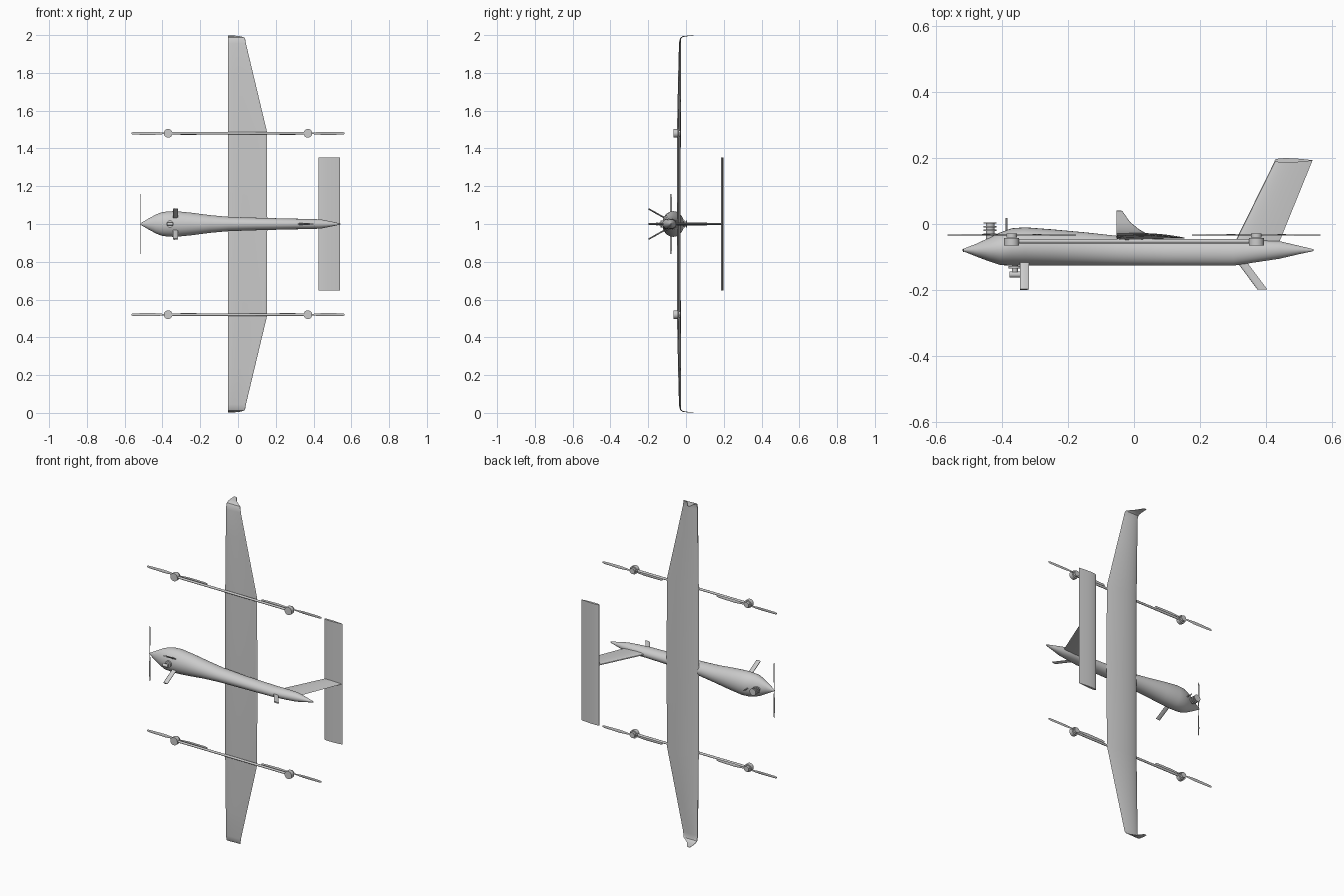
import bpy, bmesh
from math import cos, sin, pi
from mathutils import Vector

if "Cube" in bpy.data.objects:
    bpy.data.objects.remove(bpy.data.objects["Cube"])


def mesh_object(name, bm):
    bmesh.ops.recalc_face_normals(bm, faces=bm.faces)
    me = bpy.data.meshes.new(name)
    bm.to_mesh(me)
    bm.free()
    ob = bpy.data.objects.new(name, me)
    bpy.context.collection.objects.link(ob)
    return ob


def loft(name, rings):
    """Skin a list of equal-length point rings and cap both ends."""
    bm = bmesh.new()
    vs = [[bm.verts.new(p) for p in r] for r in rings]
    n = len(rings[0])
    for a, b in zip(vs, vs[1:]):
        for i in range(n):
            j = (i + 1) % n
            bm.faces.new((a[i], a[j], b[j], b[i]))
    bm.faces.new(vs[0])
    bm.faces.new(vs[-1])
    return mesh_object(name, bm)


def foil(origin, chord, thick, up, camber=0.0, n=12):
    """Airfoil ring running along +x from origin; 'up' is its thickness direction."""
    o, up = Vector(origin), Vector(up).normalized()
    def half(t):
        return 2.6 * (0.2969 * t**.5 - .126 * t - .3516 * t*t + .2843 * t**3 - .1036 * t**4) * 1.9
    ring = []
    for i in range(2 * n):
        a = pi * i / n
        t = (1 + cos(a)) / 2
        s = 1 if i < n else -1
        off = s * (half(t) * thick + 0.0006) + camber * 4 * t * (1 - t)
        ring.append(o + Vector((t * chord, 0, 0)) + up * off)
    return ring


def rod(name, p, q, r, r2=None, sides=20):
    """Cylinder or cone between two points."""
    p, d = Vector(p), Vector(q) - Vector(p)
    u = d.orthogonal().normalized()
    v = d.normalized().cross(u)
    rings = []
    for c, rad in ((p, r), (p + d, r if r2 is None else r2)):
        rings.append([c + (u * cos(2*pi*i/sides) + v * sin(2*pi*i/sides)) * rad for i in range(sides)])
    return loft(name, rings)


def propeller(name, c, along, across, radius, width, thick):
    """Two-blade propeller with gently twisted tapering blades."""
    c, along, across = Vector(c), Vector(along), Vector(across)
    normal = along.cross(across)
    rings = []
    for k in (-1, -.95, -.75, -.4, -.12, .12, .4, .75, .95, 1):
        w = width * {1: .45, .95: .8, .75: .9, .4: 1, .12: .5}[abs(k)] / 2
        tw = (1 - abs(k)) * .3 * (1 if k > 0 else -1)
        wv = across * cos(tw) + normal * sin(tw)
        tv = normal * cos(tw) - across * sin(tw)
        rings.append([c + along * k * radius + wv * cos(2*pi*i/10) * w + tv * sin(2*pi*i/10) * thick / 2
                      for i in range(10)])
    return loft(name, rings)


# Fuselage: x, bottom y, top y, half width
body = [(-.518, -.082, -.076, .003), (-.475, -.099, -.059, .028), (-.435, -.114, -.040, .050),
        (-.405, -.124, -.026, .062), (-.37, -.126, -.013, .067), (-.33, -.126, -.010, .068),
        (-.25, -.126, -.016, .060), (-.15, -.126, -.025, .047), (-.05, -.126, -.036, .038),
        (.10, -.126, -.046, .033), (.30, -.126, -.048, .028), (.38, -.114, -.049, .027),
        (.44, -.105, -.052, .024), (.50, -.091, -.066, .012), (.542, -.082, -.076, .003)]
loft("fuselage", [[(x, (lo + hi) / 2 + (hi - lo) / 2 * sin(2*pi*i/32), 1 + w * cos(2*pi*i/32))
                   for i in range(32)] for x, lo, hi, w in body])

# Wing with upturned tips: z offset, y, trailing edge x, thickness
half_wing = [(0, -.043, .155, .018), (.49, -.042, .153, .018), (.80, -.037, .079, .013),
             (.955, -.034, .042, .009), (.975, -.032, .039, .006), (.987, -.027, .034, .004),
             (.993, -.016, .015, .003), (.996, .006, -.012, .002), (.998, .04, -.036, .0015)]
rings = []
for i, (d, y, te, th) in enumerate(half_wing):
    a = half_wing[max(i - 1, 0)]
    b = half_wing[min(i + 1, len(half_wing) - 1)]
    rings.append((d, y, te, th, b[0] - a[0], b[1] - a[1]))
full = []
for s, part in ((-1, rings[:0:-1]), (1, rings)):
    for d, y, te, th, dz, dy in part:
        full.append(foil((-.053, y, 1 + s * d), te + .053, th, (0, dz, -s * dy), th * .3))
loft("wing", full)

# Tail fin and horizontal tail
loft("tail_fin", [foil((.295, -.075, 1), .136, .013, (0, 0, 1)),
                  foil((.427, .193, 1), .113, .012, (0, 0, 1))])
loft("tailplane", [foil((.425, .192, 1 + s * .353), .116, .013, (0, 1, 0)) for s in (-1, 1)])

# Lift booms with motors and horizontal rotors
for side, z in (("lower", .52), ("upper", 1.48)):
    rod(side + "_boom", (-.37, -.052, z), (.37, -.052, z), .0065)
    for end, x in (("front", -.37), ("rear", .37)):
        tag = f"{side}_{end}_"
        rod(tag + "motor", (x, -.065, z), (x, -.042, z), .023, sides=28)
        rod(tag + "motor_cap", (x, -.041, z), (x, -.029, z), .016, sides=24)
        propeller(tag + "rotor", (x, -.033, z), (1, 0, 0), (0, 0, 1), .194, .017, .003)

# Nose propeller
propeller("nose_propeller", (-.515, -.08, 1), (0, 0, 1), (0, 1, 0), .16, .011, .003)

# Engine cylinder with cooling fins, and stub mast behind it
rod("engine_cylinder", (-.435, -.06, 1), (-.435, .003, 1), .013)
for i in range(4):
    y = -.032 + i * .011
    rod("engine_fin", (-.435, y, 1), (-.435, y + .004, 1), .020)
rod("mast", (-.385, -.03, 1), (-.385, .018, 1), .003, sides=10)

# Splayed front legs and swept rear skid
for s in (-1, 1):
    loft("front_leg", [foil((-.345, y, 1 + s * d), .027, .007, (0, .5, s * .87))
                       for y, d in ((-.105, .028), (-.198, .080))])
loft("rear_skid", [foil((.30, -.10, 1), .03, .007, (0, 0, 1)),
                   foil((.373, -.198, 1), .03, .007, (0, 0, 1))])

# Belly camera
rod("camera_stem", (-.36, -.12, 1), (-.36, -.145, 1), .009)
rod("camera_mount", (-.36, -.127, 1), (-.36, -.135, 1), .019)
rod("camera_head", (-.377, -.153, 1), (-.345, -.153, 1), .009)

# Smooth shading with crisp edges
for ob in bpy.context.collection.objects:
    ob.select_set(True)
    bpy.context.view_layer.objects.active = ob
bpy.ops.object.shade_smooth_by_angle(angle=.6)
